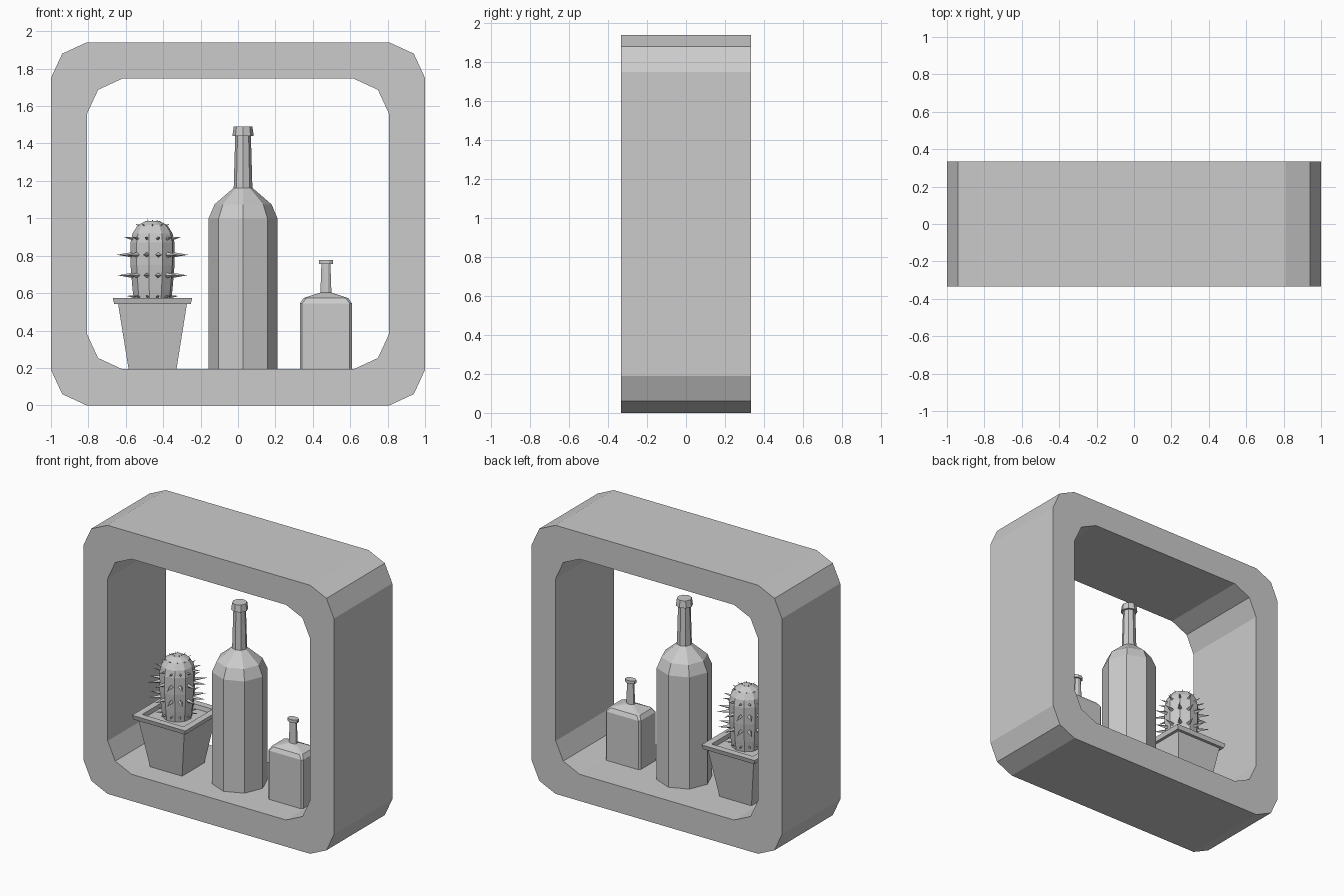
import bpy, bmesh, math
from mathutils import Vector

cube = bpy.data.objects.get("Cube")
if cube:
    bpy.data.objects.remove(cube, do_unlink=True)

grey = bpy.data.materials.new("plain grey")
grey.use_nodes = True
colour = (0.6, 0.6, 0.6, 1)
grey.diffuse_color = colour
grey.node_tree.nodes["Principled BSDF"].inputs["Base Color"].default_value = colour


def finish(name, bm, location=(0, 0, 0)):
    bmesh.ops.recalc_face_normals(bm, faces=bm.faces)
    mesh = bpy.data.meshes.new(name)
    bm.to_mesh(mesh)
    bm.free()
    mesh.materials.append(grey)
    obj = bpy.data.objects.new(name, mesh)
    obj.location = location
    bpy.context.collection.objects.link(obj)
    return obj


def loft(name, rings, location=(0, 0, 0), closed=False):
    """Skin a list of equal-sized rings; cap the ends or join last to first."""
    bm = bmesh.new()
    loops = [[bm.verts.new(p) for p in ring] for ring in rings]
    pairs = list(zip(loops, loops[1:]))
    if closed:
        pairs.append((loops[-1], loops[0]))
    else:
        bm.faces.new(loops[0])
        bm.faces.new(loops[-1])
    for a, b in pairs:
        for i in range(len(a)):
            j = (i + 1) % len(a)
            bm.faces.new((a[i], a[j], b[j], b[i]))
    return finish(name, bm, location)


def circle(r, z, sides, turn=0.0, depth=1.0):
    steps = [turn + math.tau * i / sides for i in range(sides)]
    return [(r * math.cos(a), depth * r * math.sin(a), z) for a in steps]


def square(h, z):
    return [(-h, -h, z), (h, -h, z), (h, h, z), (-h, h, z)]


def cut_rectangle(hx, hy, cut, z):
    """Rectangle with clipped corners, eight points."""
    quarter = [(hx, hy - cut), (hx - cut, hy)]
    half = quarter + [(-x, y) for x, y in reversed(quarter)]
    return [(x, y, z) for x, y in half + [(-x, -y) for x, y in half]]


def frame_ring(half_width, half_height, y):
    """Rounded square outline, each corner made of two facets."""
    w, h = half_width, half_height
    quarter = [(w, h - 0.19), (w - 0.06, h - 0.06), (w - 0.19, h)]
    half = quarter + [(-x, z) for x, z in reversed(quarter)]
    return [(x, y, z + 0.97) for x, z in half + [(-x, -z) for x, z in half]]


# Box shelf frame
D = 0.333
loft("shelf_frame", [frame_ring(1, 0.97, -D), frame_ring(1, 0.97, D),
                     frame_ring(0.808, 0.777, D), frame_ring(0.808, 0.777, -D)],
     closed=True)

FLOOR = 0.193

# Tall bottle
tall = [(0.184, FLOOR), (0.184, 1.0), (0.152, 1.075), (0.05, 1.163),
        (0.042, 1.44), (0.057, 1.44), (0.05, 1.49)]
loft("tall_bottle", [circle(r, z, 8) for r, z in tall], (0.027, -0.02, 0))

# Small flat bottle: clipped box body, oval neck and cap
body = [cut_rectangle(0.139, 0.095, 0.012, FLOOR),
        cut_rectangle(0.139, 0.095, 0.012, 0.545),
        cut_rectangle(0.12, 0.08, 0.014, 0.573)]
neck = [(0.032, 0.603), (0.026, 0.755), (0.041, 0.755), (0.041, 0.777)]
neck_rings = [circle(r, z, 8, math.pi / 8, 0.68) for r, z in neck]
loft("small_bottle", body + neck_rings, (0.47, -0.04, 0))

# Square plant pot with rim and soil
PLANT = (-0.457, -0.04, 0)
pot = [(0.128, FLOOR), (0.184, 0.543), (0.205, 0.543), (0.213, 0.575),
       (0.165, 0.575), (0.16, 0.545)]
loft("plant_pot", [square(h, z) for h, z in pot], PLANT)

# Cactus body
stem = [(0.098, 0.54), (0.108, 0.62), (0.119, 0.75), (0.119, 0.87),
        (0.108, 0.92), (0.08, 0.963), (0.038, 0.985)]
loft("cactus_body", [circle(r, z, 10, 0.15) for r, z in stem], PLANT)

# Cactus spines: rows of (base radius, height, length, tilt, count)
rows = [(0.095, 0.58, 0.05, 0.1, 12), (0.108, 0.695, 0.085, 0, 12),
        (0.112, 0.805, 0.085, 0, 12), (0.106, 0.89, 0.055, 0.2, 12),
        (0.07, 0.957, 0.03, 0.5, 10), (0.025, 0.978, 0.022, 1.2, 6)]
bm = bmesh.new()
for radius, z, length, tilt, count in rows:
    for i in range(count):
        a = math.tau * (i + 0.5) / count
        out = Vector((math.cos(a), math.sin(a), 0))
        side = Vector((-out.y, out.x, 0))
        aim = out * math.cos(tilt) + Vector((0, 0, math.sin(tilt)))
        up = aim.cross(side)
        base = out * radius + Vector((0, 0, z))
        width = length * 0.17
        tip = bm.verts.new(base + aim * length)
        foot = [bm.verts.new(base + d * width) for d in (side, up, -side, -up)]
        bm.faces.new(foot)
        for k in range(4):
            bm.faces.new((foot[k], foot[(k + 1) % 4], tip))
finish("cactus_spines", bm, PLANT)
